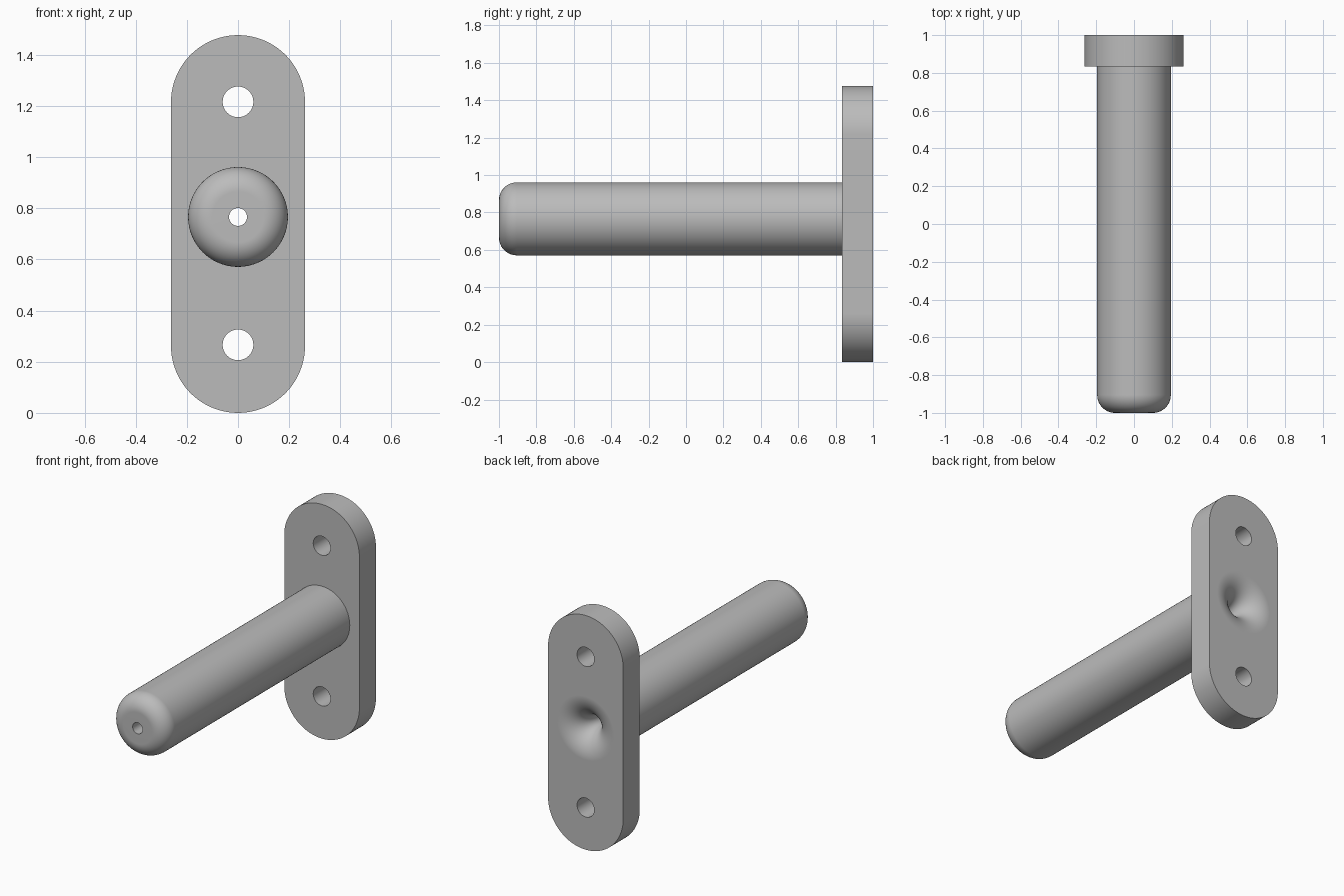
import bpy
import bmesh
from math import sin, cos, pi, radians
from mathutils import Matrix, Vector

cube = bpy.data.objects.get("Cube")
if cube:
    bpy.data.objects.remove(cube, do_unlink=True)

PLATE_FRONT, BACK, TIP = 0.835, 1.0, -1.0
HALF_WIDTH, HEIGHT = 0.262, 1.477
ROD_Z, ROD_R, ROD_FILLET = 0.766, 0.195, 0.095
BORE_R, FLARE = 0.035, 0.165
HOLE_R, HOLE_HEIGHTS = 0.06, (0.266, 1.216)

metal = bpy.data.materials.new("grey_metal")
metal.use_nodes = True
grey = (0.5, 0.5, 0.5, 1)
metal.diffuse_color = grey
metal.node_tree.nodes["Principled BSDF"].inputs["Base Color"].default_value = grey


def make_object(name, bm):
    bmesh.ops.recalc_face_normals(bm, faces=bm.faces)
    mesh = bpy.data.meshes.new(name)
    bm.to_mesh(mesh)
    bm.free()
    mesh.materials.append(metal)
    obj = bpy.data.objects.new(name, mesh)
    bpy.context.collection.objects.link(obj)
    return obj


def extrude_outline(name, outline, y0, y1):
    """Solid from an (x, z) outline, running from y0 to y1."""
    bm = bmesh.new()
    face = bm.faces.new([bm.verts.new((x, y0, z)) for x, z in outline])
    new = bmesh.ops.extrude_face_region(bm, geom=[face])["geom"]
    verts = [v for v in new if isinstance(v, bmesh.types.BMVert)]
    bmesh.ops.translate(bm, verts=verts, vec=(0, y1 - y0, 0))
    return make_object(name, bm)


def revolve(name, profile, z, steps=96):
    """Solid turned about the y axis at height z from (radius, y) points."""
    bm = bmesh.new()
    verts = [bm.verts.new((r, y, z)) for r, y in profile]
    edges = [bm.edges.new(pair) for pair in zip(verts, verts[1:])]
    bmesh.ops.spin(bm, geom=verts + edges, cent=(0, 0, z), axis=(0, 1, 0),
                   angle=2 * pi, steps=steps)
    bmesh.ops.remove_doubles(bm, verts=bm.verts, dist=0.0001)
    return make_object(name, bm)


def arc(cx, cy, radius, start, end, steps):
    angles = [radians(start + (end - start) * i / steps) for i in range(steps + 1)]
    return [(cx + radius * cos(a), cy + radius * sin(a)) for a in angles]


def combine(target, tool, operation):
    mod = target.modifiers.new(tool.name, "BOOLEAN")
    mod.operation, mod.solver, mod.object = operation, "EXACT", tool
    bpy.context.view_layer.objects.active = target
    bpy.ops.object.modifier_apply(modifier=mod.name)
    bpy.data.objects.remove(tool, do_unlink=True)


# Wall plate with fully rounded ends
outline = (arc(0, HEIGHT - HALF_WIDTH, HALF_WIDTH, 0, 180, 40)
           + arc(0, HALF_WIDTH, HALF_WIDTH, 180, 360, 40))
bracket = extrude_outline("mounting_plate_with_rod", outline, PLATE_FRONT, BACK)

# Round rod with a filleted tip, sunk slightly into the plate
fillet = arc(ROD_R - ROD_FILLET, TIP + ROD_FILLET, ROD_FILLET, -90, 0, 12)
rod = revolve("rod", [(0, TIP)] + fillet + [(ROD_R, 0.9), (0, 0.9)], ROD_Z)
combine(bracket, rod, "UNION")

# Narrow bore that flares like a trumpet through the back of the plate
flare = arc(BORE_R + FLARE, BACK - FLARE, FLARE, 180, 90, 14)
throat = revolve("throat", [(0, TIP - 0.1), (BORE_R, TIP - 0.1)] + flare
                 + [(BORE_R + FLARE, BACK + 0.1), (0, BACK + 0.1)], ROD_Z)
combine(bracket, throat, "DIFFERENCE")

# Screw holes
for z in HOLE_HEIGHTS:
    hole = extrude_outline("screw_hole", arc(0, z, HOLE_R, 0, 352.5, 47),
                           PLATE_FRONT - 0.1, BACK + 0.1)
    combine(bracket, hole, "DIFFERENCE")

# Smooth curved surfaces, keep flat faces flat and edges sharp
bpy.ops.object.select_all(action="DESELECT")
bracket.select_set(True)
bpy.context.view_layer.objects.active = bracket
bpy.ops.object.shade_smooth_by_angle(angle=radians(30))
weighted = bracket.modifiers.new("weighted_normals", "WEIGHTED_NORMAL")
weighted.keep_sharp = True
